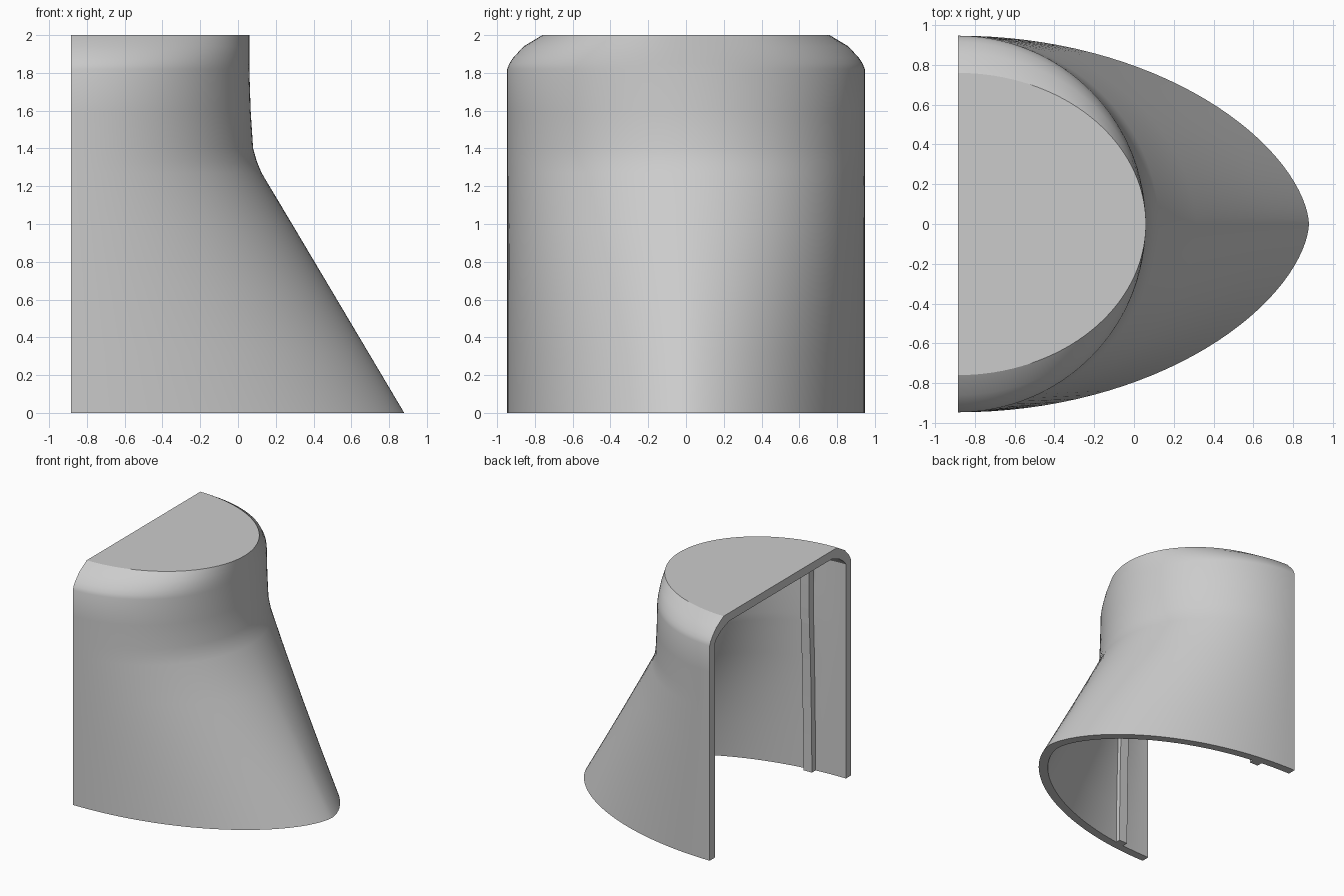
import bpy, bmesh, math

cube = bpy.data.objects.get("Cube")
if cube:
    bpy.data.objects.remove(cube, do_unlink=True)

grey = bpy.data.materials.new("plain grey")
grey.use_nodes = True
grey.diffuse_color = (0.6, 0.6, 0.6, 1)
grey.node_tree.nodes["Principled BSDF"].inputs["Base Color"].default_value = (0.6, 0.6, 0.6, 1)

BACK = -0.885      # plane of the open side
WALL = 0.07
SEGS = 64
# height, nose position, half width
PROFILE = [(0, 0.88, 0.947), (0.32, 0.69, 0.947), (0.64, 0.5, 0.947),
           (0.96, 0.31, 0.947), (1.27, 0.125, 0.947), (1.33, 0.1, 0.947),
           (1.4, 0.08, 0.947), (1.6, 0.067, 0.947), (1.82, 0.06, 0.947),
           (1.85, 0.06, 0.935), (1.88, 0.06, 0.915), (1.94, 0.06, 0.86),
           (2.0, 0.06, 0.76)]


def power(z):
    """Bottom sections are slightly pointed, upper ones are round."""
    return 0.6 - 0.1 * min(z / 1.4, 1)


def section(z, nose, width):
    points = []
    for j in range(SEGS + 1):
        a = math.pi * (j / SEGS - 0.5)
        s = math.sin(a)
        y = math.copysign(width * abs(s) ** (2 * power(z)), s)
        points.append((BACK + (nose - BACK) * max(math.cos(a), 0), y, z))
    return points


def inset(z, nose, width):
    """Matching level of the inner skin."""
    height = z if z < 1.8 else z - WALL * (z - 1.8) / 0.2
    gap = 0.082 if z < 1.3 else WALL
    return height, nose - gap, width - WALL


def finish(bm, name):
    bmesh.ops.recalc_face_normals(bm, faces=bm.faces)
    mesh = bpy.data.meshes.new(name)
    bm.to_mesh(mesh)
    bm.free()
    obj = bpy.data.objects.new(name, mesh)
    bpy.context.collection.objects.link(obj)
    mesh.materials.append(grey)
    return obj


# Hollow shell: outer and inner skins joined along the open rims
bm = bmesh.new()
outer = [[bm.verts.new(p) for p in section(*lv)] for lv in PROFILE]
inner = [[bm.verts.new(p) for p in section(*inset(*lv))] for lv in PROFILE]
for skin in (outer, inner):
    for low, high in zip(skin, skin[1:]):
        for j in range(SEGS):
            bm.faces.new((low[j], low[j + 1], high[j + 1], high[j]))
    bm.faces.new(skin[-1])
for j in range(SEGS):
    bm.faces.new((outer[0][j], outer[0][j + 1], inner[0][j + 1], inner[0][j]))
for k in range(len(PROFILE) - 1):
    for end in (0, -1):
        bm.faces.new((outer[k][end], outer[k + 1][end], inner[k + 1][end], inner[k][end]))
bm.faces.new((outer[-1][0], outer[-1][-1], inner[-1][-1], inner[-1][0]))
shell = finish(bm, "shell")
bpy.ops.object.select_all(action='DESELECT')
shell.select_set(True)
bpy.context.view_layer.objects.active = shell
bpy.ops.object.shade_smooth_by_angle(angle=math.radians(28))

# Upright rails that follow the inside of each side wall
for side, name in ((-1, "front_rail"), (1, "back_rail")):
    bm = bmesh.new()
    rings = []
    for level in PROFILE:
        z, nose, width = inset(*level)
        ring = []
        for x, depth in ((-0.61, -0.02), (-0.53, -0.02), (-0.53, 0.045), (-0.61, 0.045)):
            u = (-0.57 - BACK) / (nose - BACK)
            y = width * (1 - u * u) ** power(z) - depth
            ring.append(bm.verts.new((x, side * y, z)))
        rings.append(ring)
    for low, high in zip(rings, rings[1:]):
        for j in range(4):
            n = (j + 1) % 4
            bm.faces.new((low[j], low[n], high[n], high[j]))
    bm.faces.new(rings[0])
    bm.faces.new(rings[-1])
    finish(bm, name)
